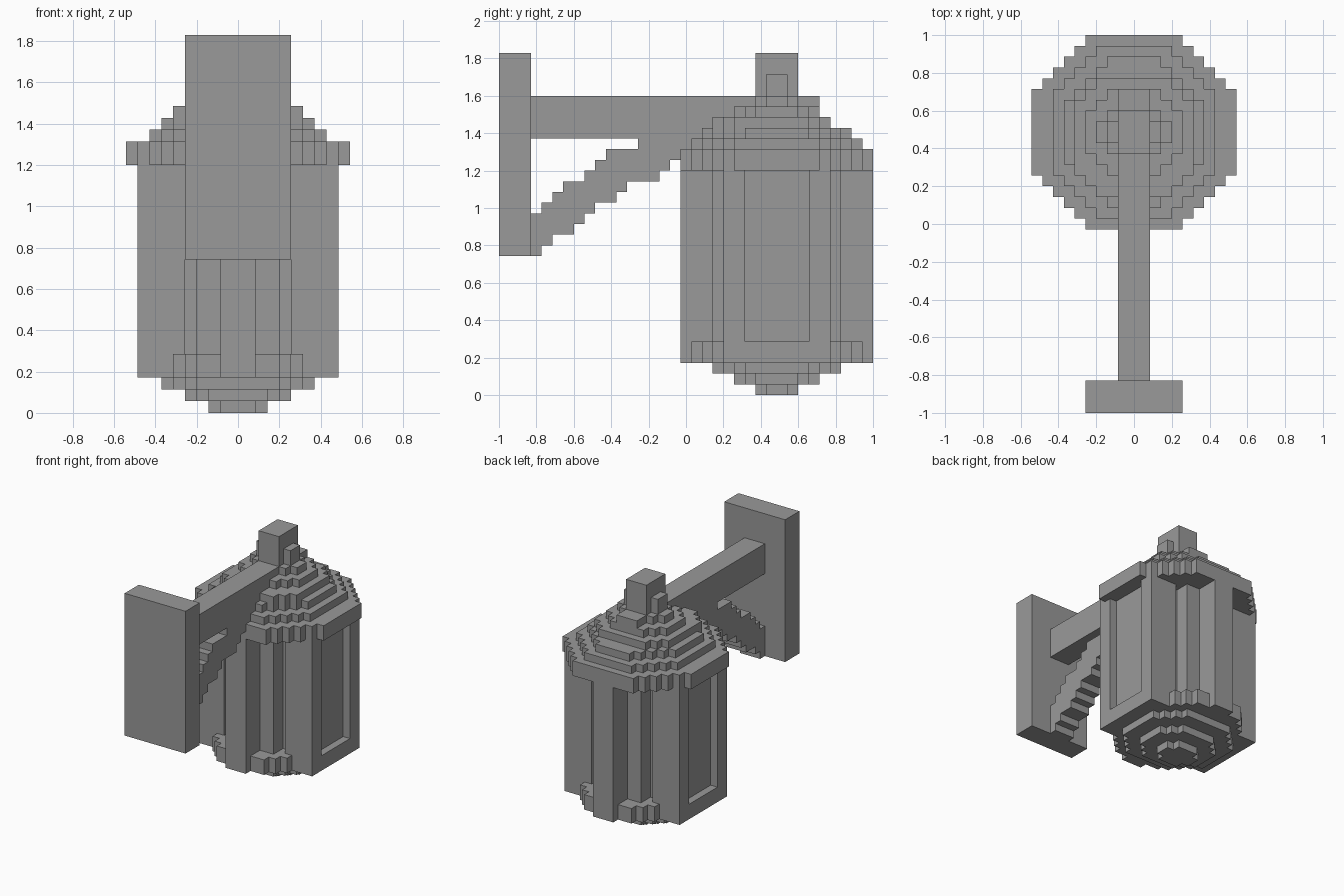
import bpy, bmesh, math

if "Cube" in bpy.data.objects:
    bpy.data.objects.remove(bpy.data.objects["Cube"])

U = 2 / 35          # edge of one block
MID = 26            # lantern centre, in blocks from the front

metal = bpy.data.materials.new("grey_metal")
metal.diffuse_color = (0.32, 0.32, 0.32, 1)
metal.use_nodes = True
metal.node_tree.nodes["Principled BSDF"].inputs["Base Color"].default_value = metal.diffuse_color


def prism(name, outline, lo, hi, axis="z"):
    """Extrude an outline in block units; axis z takes (x, y), axis x takes (y, z)."""
    bm = bmesh.new()
    def place(a, b, c):
        x, y, z = (a, b, c) if axis == "z" else (c, a, b)
        return x * U, y * U - 1, z * U
    face = bm.faces.new([bm.verts.new(place(a, b, lo)) for a, b in outline])
    top = bmesh.ops.extrude_face_region(bm, geom=[face])
    for v in top["geom"]:
        if isinstance(v, bmesh.types.BMVert):
            v.co["xyz".index(axis)] += (hi - lo) * U
    bmesh.ops.recalc_face_normals(bm, faces=bm.faces)
    mesh = bpy.data.meshes.new(name)
    bm.to_mesh(mesh)
    bm.free()
    mesh.materials.append(metal)
    ob = bpy.data.objects.new(name, mesh)
    bpy.context.collection.objects.link(ob)
    return ob


def block(name, xh, y0, y1, z0, z1):
    return prism(name, [(-xh, y0), (xh, y0), (xh, y1), (-xh, y1)], z0, z1)


def four_way(quarter):
    """Mirror a quarter plan (x, distance from centre) to a full outline."""
    right = [(x, MID - d) for x, d in reversed(quarter)] + [(x, MID + d) for x, d in quarter]
    return right + [(-x, y) for x, y in reversed(right)]


def stepped(xh, y0, y1, limit):
    """Octagon made of one-block steps."""
    mid, right = (y0 + y1) / 2, []
    for row in range(y0, y1):
        w = min(xh, limit - abs(row + 0.5 - mid))
        if right and right[-1][0] == w:
            right[-1] = (w, row + 1)
        else:
            right += [(w, row), (w, row + 1)]
    return right + [(-x, y) for x, y in reversed(right)]


# wall mount, arm and top knob
block("wall_plate", 4.5, 0, 3, 13, 32)
block("arm", 1.5, 3, 30, 24, 28)
block("top_knob", 1.5, 24, 28, 28, 32)
block("knob_collar", 2.5, 25, 27, 28, 30)

# stepped diagonal brace: start and end of each row going up
starts = [3, 3, 3, 3, 4, 5, 6, 8, 9, 10, 13]
ends = [4, 5, 7, 8, 9, 11, 12, 15, 16, 17, 18]
lower, upper = [], []
for i, (s, e) in enumerate(zip(starts, ends)):
    lower += [(e, 13 + i), (e, 14 + i)]
    upper += [(s, 13 + i), (s, 14 + i)]
prism("brace", [p for i, p in enumerate(lower + upper[::-1])
                if p not in (lower + upper[::-1])[:i]], -1.5, 1.5, "x")

# lantern body: sill ring, then posts with recessed panes
prism("sill", four_way([(8.5, 5), (5.5, 5), (5.5, 6), (4.5, 6), (4.5, 7),
                        (3.5, 7), (3.5, 8), (1.5, 8), (1.5, 9)]), 3, 5)
prism("body", four_way([(7.5, 3), (8.5, 3), (8.5, 5), (4.5, 5), (4.5, 4),
                        (3.5, 4), (3.5, 6), (1.5, 6), (1.5, 9)]), 5, 21)

# stepped roof and underside: half width, front, back, step limit, bottom, top
for name, xh, y0, y1, limit, z0, z1 in [
        ("base_tip", 2.5, 24, 28, 3, 0, 1),
        ("base_middle", 4.5, 22, 30, 6, 1, 2),
        ("base_top", 6.5, 20, 32, 9, 2, 3),
        ("roof_brim", 9.5, 17, 35, 13, 21, 23),
        ("roof_step_1", 7.5, 18, 34, 11, 23, 24),
        ("roof_step_2", 6.5, 19, 33, 9, 24, 25),
        ("roof_step_3", 5.5, 20, 31, 8.5, 25, 26),
        ("roof_step_4", 4.5, 22, 30, 6, 26, 27),
        ("roof_step_5", 3.5, 23, 29, 4, 27, 28)]:
    prism(name, stepped(xh, y0, y1, limit), z0, z1)
